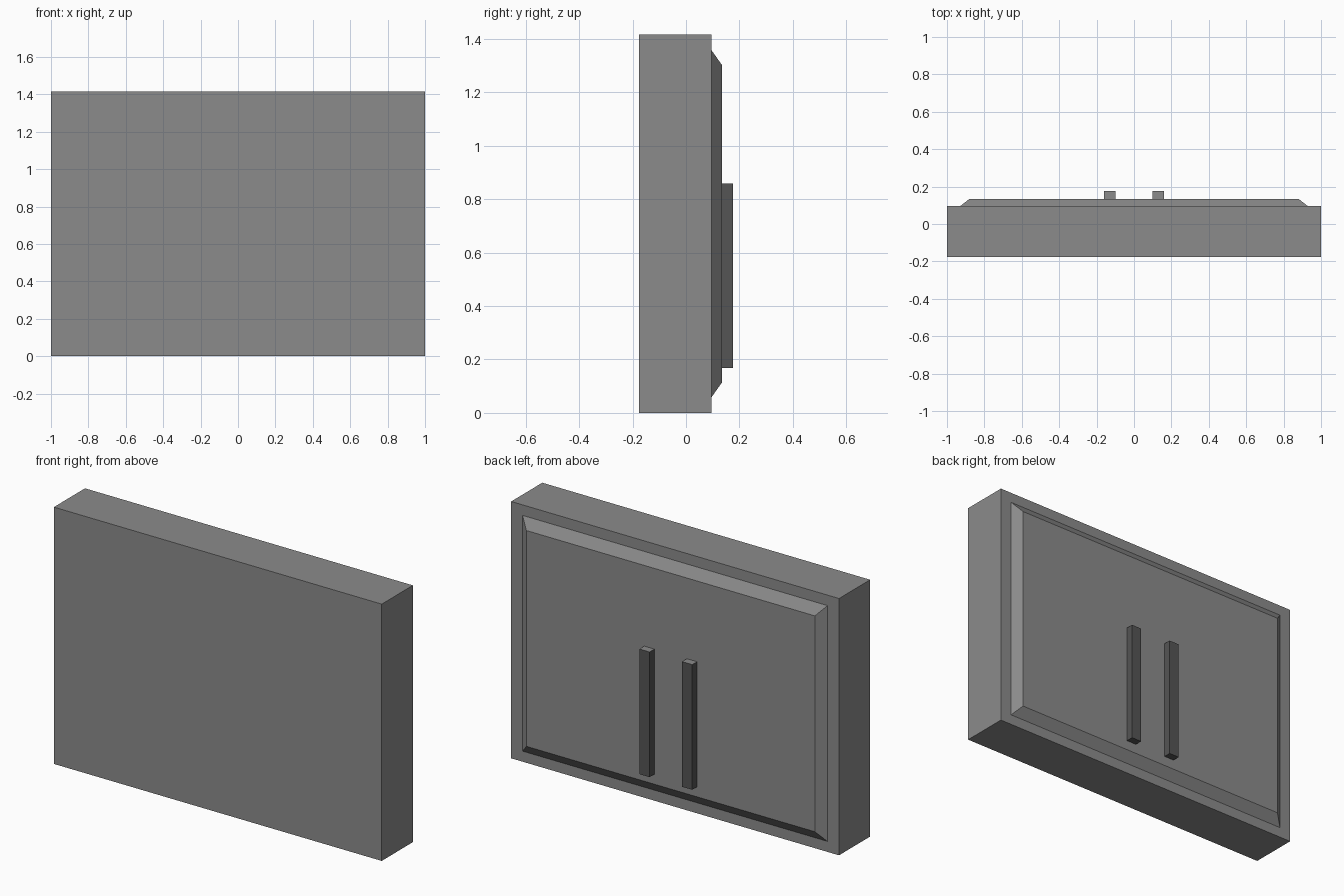
import bpy
import bmesh

if "Cube" in bpy.data.objects:
    bpy.data.objects.remove(bpy.data.objects["Cube"])


def material(name, value):
    m = bpy.data.materials.new(name)
    m.diffuse_color = (value, value, value, 1)
    m.use_nodes = True
    m.node_tree.nodes["Principled BSDF"].inputs["Base Color"].default_value = m.diffuse_color
    return m


GREY = material("mid grey", 0.26)
DARK = material("dark grey", 0.09)


def block(name, lo, hi, mats, back_inset=(0, 0)):
    """Box from lo to hi; the back (+y) face is inset by (x, z) for sloped edges."""
    bm = bmesh.new()
    bmesh.ops.create_cube(bm, size=1)
    for v in bm.verts:
        s = [1 if c > 0 else -1 for c in v.co]
        v.co = [hi[i] if s[i] > 0 else lo[i] for i in range(3)]
        if s[1] > 0:
            v.co.x -= s[0] * back_inset[0]
            v.co.z -= s[2] * back_inset[1]
    bm.normal_update()
    # a second material, if any, goes on the upward face
    for f in bm.faces:
        f.material_index = 1 if len(mats) > 1 and f.normal.z > 0.9 else 0
    mesh = bpy.data.meshes.new(name)
    bm.to_mesh(mesh)
    bm.free()
    for m in mats:
        mesh.materials.append(m)
    ob = bpy.data.objects.new(name, mesh)
    bpy.context.collection.objects.link(ob)
    return ob


# Main slab
block("slab", (-1, -0.176, 0), (1, 0.095, 1.416), [GREY])

# Raised back panel with sloped borders
block("back_panel", (-0.93, 0.095, 0.058), (0.93, 0.134, 1.358), [GREY], (0.05, 0.055))

# Two upright rails on the back, dark with light tops
for side, x in (("left", -0.13), ("right", 0.13)):
    block(f"{side}_rail", (x - 0.031, 0.134, 0.168), (x + 0.031, 0.176, 0.858), [DARK, GREY])
